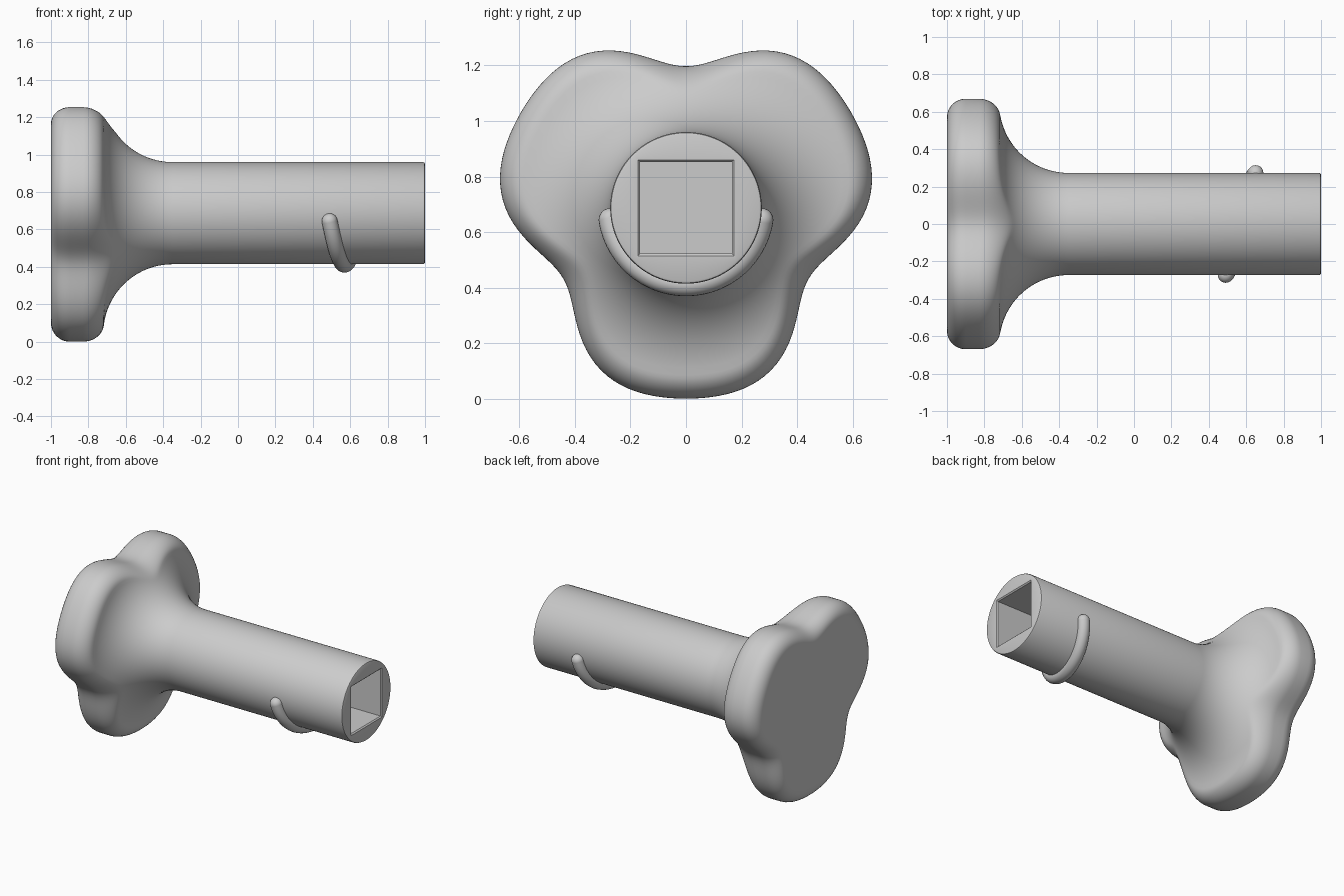
import bpy, bmesh
from math import sin, cos, tan, acos, pi, radians
from mathutils import Vector

AXIS_Z = 0.687      # height of the shaft axis
SHAFT_R = 0.273
FLARE_R = 0.37      # concave sweep between shaft and knob
FLARE_X = -0.35
ROUND = 0.1         # rounding of the knob rim
N = 144             # segments around the axis

cube = bpy.data.objects.get("Cube")
if cube:
    bpy.data.objects.remove(cube, do_unlink=True)

grey = bpy.data.materials.new("light grey")
grey.use_nodes = True
colour = (0.6, 0.6, 0.6, 1)
grey.diffuse_color = colour
grey.node_tree.nodes["Principled BSDF"].inputs["Base Color"].default_value = colour


def finish(obj, angle=30):
    obj.data.materials.append(grey)
    bpy.ops.object.select_all(action='DESELECT')
    obj.select_set(True)
    bpy.context.view_layer.objects.active = obj
    bpy.ops.object.shade_smooth_by_angle(angle=radians(angle))


def add_object(name, bm):
    bmesh.ops.recalc_face_normals(bm, faces=bm.faces)
    mesh = bpy.data.meshes.new(name)
    bm.to_mesh(mesh)
    bm.free()
    obj = bpy.data.objects.new(name, mesh)
    bpy.context.collection.objects.link(obj)
    finish(obj)


def lobed(a):
    """Radius of the three-lobed outline, with one lobe pointing down."""
    t = 3 * (a + pi / 2)
    return 0.6245 + 0.0873 * cos(t) - 0.026 * cos(2 * t) + 0.0012 * cos(3 * t)


def square(a, half):
    return half / max(abs(cos(a)), abs(sin(a)))


def flare(u):
    """(x, radius) on the concave sweep; u = 0 touches the shaft."""
    return FLARE_X - FLARE_R * sin(u), SHAFT_R + FLARE_R * (1 - cos(u))


def profile(a):
    """(x, radius) pairs at angle a, from the knob's flat back to the socket floor."""
    rim = lobed(a)
    pts = []
    # rounded back edge
    for i in range(9):
        u = i / 8 * pi / 2
        pts.append((-1 + ROUND * (1 - cos(u)), rim - ROUND * (1 - sin(u))))
    # rounded front edge running into the flare
    r0 = rim - 0.085
    u0 = acos((SHAFT_R + FLARE_R - r0) / FLARE_R)
    end = Vector(flare(u0))
    corner = Vector((end.x - (rim - r0) / tan(u0), rim))
    start = corner - Vector((ROUND, 0))
    c1, c2 = start.lerp(corner, 0.55), end.lerp(corner, 0.55)
    for i in range(11):
        t = i / 10
        s = 1 - t
        pts.append(tuple(start * s**3 + c1 * 3*s*s*t + c2 * 3*s*t*t + end * t**3))
    # concave flare down to the shaft
    pts += [flare(u0 * (1 - i / 20)) for i in range(1, 21)]
    # shaft with softened end, then the square socket
    pts += [(0.99, SHAFT_R), (0.997, SHAFT_R - 0.003), (1.0, SHAFT_R - 0.01)]
    pts += [(1.0, square(a, 0.173)), (0.992, square(a, 0.165)), (0.5, square(a, 0.165))]
    return pts


# Knob, shaft and socket as one loft around the axis
bm = bmesh.new()
columns = []
for k in range(N):
    a = 2 * pi * k / N
    columns.append([bm.verts.new((x, r * cos(a), AXIS_Z + r * sin(a)))
                    for x, r in profile(a)])
for k in range(N):
    p, q = columns[k], columns[(k + 1) % N]
    for i in range(len(p) - 1):
        bm.faces.new((p[i], q[i], q[i + 1], p[i + 1]))
bm.faces.new([c[0] for c in columns])
bm.faces.new([c[-1] for c in columns])
add_object("knob_and_shaft", bm)

# Slanted round rib wrapped under the shaft
TUBE_R, RIB_R, STEPS, SIDES = 0.042, 0.276, 48, 20
path = []
for i in range(STEPS + 1):
    t = i / STEPS
    a = radians(-171 + 162 * t)
    path.append(Vector((0.49 + 0.16 * t, RIB_R * cos(a), AXIS_Z + RIB_R * sin(a))))

bm = bmesh.new()
rings = []
for i, p in enumerate(path):
    tangent = (path[min(i + 1, STEPS)] - path[max(i - 1, 0)]).normalized()
    radial = Vector((0, p.y, p.z - AXIS_Z)).normalized()
    side = tangent.cross(radial).normalized()
    rings.append([bm.verts.new(p + TUBE_R * (radial * cos(b) + side * sin(b)))
                  for b in (2 * pi * j / SIDES for j in range(SIDES))])
for p, q in zip(rings, rings[1:]):
    for j in range(SIDES):
        k = (j + 1) % SIDES
        bm.faces.new((p[j], p[k], q[k], q[j]))
add_object("rib", bm)

# Rounded rib ends
for name, p in (("rib_end_front", path[0]), ("rib_end_back", path[-1])):
    bpy.ops.mesh.primitive_uv_sphere_add(segments=SIDES, ring_count=12,
                                         radius=TUBE_R, location=p)
    ball = bpy.context.object
    ball.name = name
    finish(ball, 60)
